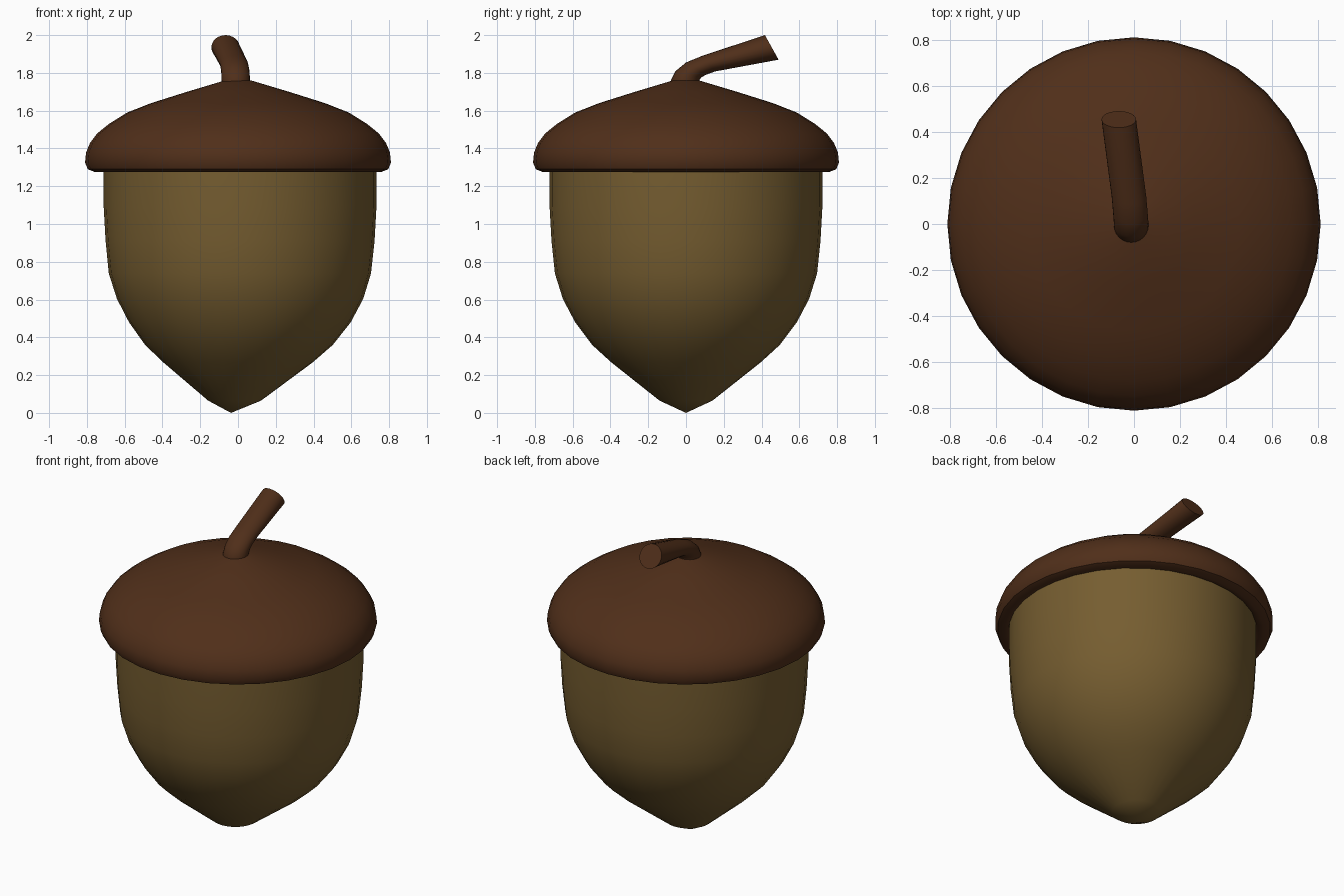
import bpy, bmesh
from math import sin, cos, pi, radians
from mathutils import Vector

if "Cube" in bpy.data.objects:
    bpy.data.objects.remove(bpy.data.objects["Cube"])


def material(name, rgb):
    m = bpy.data.materials.new(name)
    m.diffuse_color = (*rgb, 1)
    m.use_nodes = True
    m.node_tree.nodes["Principled BSDF"].inputs["Base Color"].default_value = m.diffuse_color
    return m


def loft(name, rings, mat, cap_start=False, cap_end=False):
    """Skin a list of rings; a ring holding one point becomes a pole."""
    bm = bmesh.new()
    loops = [[bm.verts.new(p) for p in ring] for ring in rings]
    for a, b in zip(loops, loops[1:]):
        n = max(len(a), len(b))
        for i in range(n):
            j = (i + 1) % n
            if len(a) == 1:
                bm.faces.new((a[0], b[j], b[i]))
            elif len(b) == 1:
                bm.faces.new((a[i], a[j], b[0]))
            else:
                bm.faces.new((a[i], a[j], b[j], b[i]))
    if cap_start:
        bm.faces.new(loops[0])
    if cap_end:
        bm.faces.new(loops[-1])
    bmesh.ops.recalc_face_normals(bm, faces=bm.faces)
    mesh = bpy.data.meshes.new(name)
    bm.to_mesh(mesh)
    bm.free()
    mesh.materials.append(mat)
    ob = bpy.data.objects.new(name, mesh)
    bpy.context.collection.objects.link(ob)
    bpy.ops.object.select_all(action='DESELECT')
    ob.select_set(True)
    bpy.context.view_layer.objects.active = ob
    bpy.ops.object.shade_smooth_by_angle(angle=radians(40))
    return ob


def circle(r, z, cx=0, n=32):
    if r == 0:
        return [(cx, 0, z)]
    return [(cx + r * cos(2 * pi * i / n), r * sin(2 * pi * i / n), z) for i in range(n)]


nut_mat = material("nut_shell", (0.18, 0.11, 0.03))
cap_mat = material("cap_brown", (0.08, 0.028, 0.01))

# nut: radius, height, sideways drift of the tip
nut = [(0, 0, -0.037), (0.14, 0.065, -0.018), (0.395, 0.267, 0.0), (0.497, 0.36, 0.005),
       (0.587, 0.48, 0.01), (0.652, 0.604, 0.011), (0.694, 0.738, 0.01),
       (0.712, 0.91, 0.011), (0.722, 1.09, 0.011), (0.722, 1.30, 0.011)]
loft("nut", [circle(*p) for p in nut], nut_mat)

# cap: from the underside of the rim up to the stem
cap = [(0.70, 1.30), (0.72, 1.28), (0.755, 1.274), (0.795, 1.29), (0.81, 1.325),
       (0.804, 1.38), (0.783, 1.43), (0.746, 1.479), (0.683, 1.53), (0.587, 1.59),
       (0.46, 1.64), (0.27, 1.70), (0.07, 1.76), (0, 1.765)]
loft("cap", [circle(r, z) for r, z in cap], cap_mat)

# stem: centre x, then back-upper and front-lower edge (y, z) of each ring
stem = [(-0.012, -0.08, 1.72, 0.07, 1.72), (-0.012, -0.08, 1.76, 0.07, 1.76),
        (-0.013, -0.055, 1.81, 0.08, 1.775), (-0.016, 0.0, 1.855, 0.105, 1.79),
        (-0.022, 0.085, 1.89, 0.155, 1.808), (-0.066, 0.418, 2.0, 0.49, 1.87)]
rings = []
for x, y0, z0, y1, z1 in stem:
    a, b = Vector((x, y0, z0)), Vector((x, y1, z1))
    mid, half = (a + b) / 2, (b - a) / 2
    rings.append([mid + half * sin(t) + Vector((0.075 * cos(t), 0, 0))
                  for t in (2 * pi * i / 24 for i in range(24))])
loft("stem", rings, cap_mat, cap_end=True)
